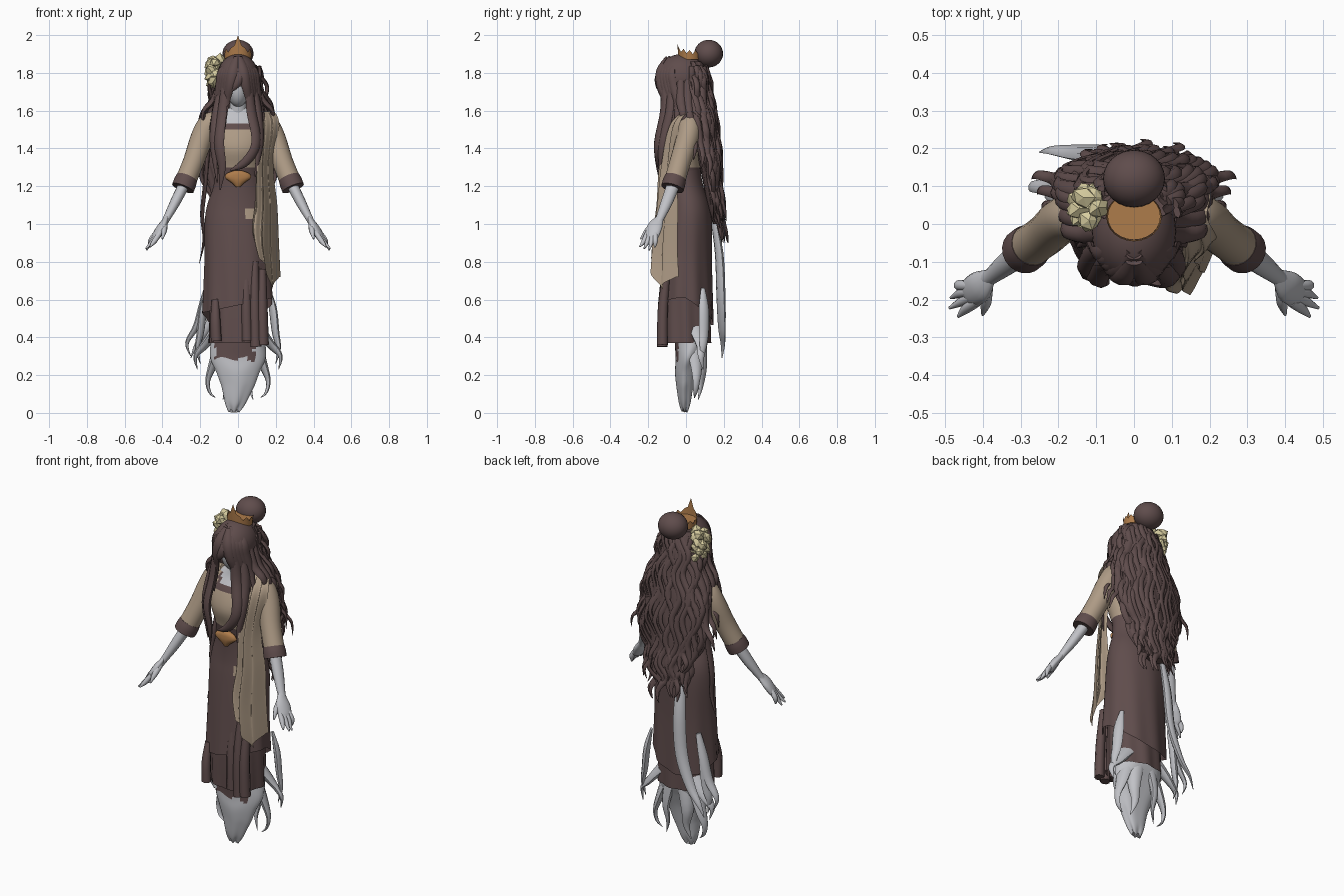
import bpy, bmesh, math, random
from mathutils import Vector

random.seed(4)
cube = bpy.data.objects.get("Cube")
if cube:
    bpy.data.objects.remove(cube)


def material(name, r, g, b):
    m = bpy.data.materials.new(name)
    m.use_nodes = True
    m.diffuse_color = (r, g, b, 1)
    m.node_tree.nodes["Principled BSDF"].inputs["Base Color"].default_value = (r, g, b, 1)
    return m


BROWN = material("dark brown", .115, .073, .072)
TAN = material("tan cloth", .42, .325, .235)
SKIN = material("pale grey", .53, .535, .565)
GOLD = material("old gold", .42, .20, .07)
CREAM = material("cream petals", .68, .61, .35)


def finish(name, bm, mats, rule=None, angle=50):
    """Turn a bmesh into an object; rule picks a material index from a face centre."""
    bmesh.ops.recalc_face_normals(bm, faces=bm.faces)
    if rule:
        for f in bm.faces:
            f.material_index = rule(f.calc_center_median())
    me = bpy.data.meshes.new(name)
    bm.to_mesh(me)
    bm.free()
    for m in mats:
        me.materials.append(m)
    me.shade_smooth()
    me.set_sharp_from_angle(angle=math.radians(angle))
    ob = bpy.data.objects.new(name, me)
    bpy.context.collection.objects.link(ob)


def skin(bm, rings, closed=True, caps=True):
    rows = [[bm.verts.new(p) for p in ring] for ring in rings]
    n = len(rows[0])
    for a, b in zip(rows, rows[1:]):
        for i in range(n if closed else n - 1):
            j = (i + 1) % n
            bm.faces.new((a[i], a[j], b[j], b[i]))
    if closed and caps:
        bm.faces.new(rows[0])
        bm.faces.new(rows[-1])


def smooth_rows(rows, steps):
    """Catmull-Rom interpolation through tuples of any length."""
    pts = [rows[0]] + list(rows) + [rows[-1]]
    out = []
    for p, q, r, s in zip(pts, pts[1:], pts[2:], pts[3:]):
        for k in range(steps):
            t = k / steps
            out.append([b + .5 * t * (c - a + t * (2*a - 5*b + 4*c - d + t * (3*(b - c) + d - a)))
                        for a, b, c, d in zip(p, q, r, s)])
    return out + [list(rows[-1])]


def loft(name, rows, mats, n=32, steps=3, rule=None, warp=None, caps=True):
    """Stack of ellipses; each row is z, centre y, half width, half depth."""
    bm = bmesh.new()
    rings = []
    for z, cy, rx, ry in smooth_rows(rows, steps):
        ring = []
        for i in range(n):
            a = math.tau * i / n
            p = Vector((rx * math.cos(a), cy + ry * math.sin(a), z))
            ring.append(warp(p, a) if warp else p)
        rings.append(ring)
    skin(bm, rings, caps=caps)
    finish(name, bm, mats, rule)


def add_tube(bm, pts, flat=1.0, n=8, steps=4):
    """Tapered tube through x, y, z, radius points, flattened away from the body axis."""
    path = smooth_rows(pts, steps)
    rings = []
    for i, (x, y, z, r) in enumerate(path):
        a, b = path[max(i - 1, 0)], path[min(i + 1, len(path) - 1)]
        t = (Vector(b[:3]) - Vector(a[:3])).normalized()
        side = t.cross(Vector((x, y + .001, 0))).normalized()
        out = side.cross(t)
        rings.append([Vector((x, y, z)) + max(r, .001) * (side * math.cos(c) + out * flat * math.sin(c))
                      for c in (math.tau * k / n for k in range(n))])
    skin(bm, rings)


def tubes(name, paths, mat, flat=1.0, n=8):
    bm = bmesh.new()
    for p in paths:
        add_tube(bm, p, flat, n)
    finish(name, bm, [mat])


def flip(pts):
    return [(-p[0],) + tuple(p[1:]) for p in pts]


def blob(name, centre, size, mat, cut=None):
    bm = bmesh.new()
    bmesh.ops.create_uvsphere(bm, u_segments=24, v_segments=16, radius=1)
    for v in bm.verts:
        v.co = Vector([c + s * k for c, s, k in zip(centre, size, v.co)])
    if cut:
        bmesh.ops.delete(bm, geom=[f for f in bm.faces if cut(f.calc_center_median())], context='FACES')
    finish(name, bm, [mat])


# Bodice with a square neckline, and bare neck
def bodice_colour(c):
    if c.y < 0 and c.z > 1.5 and abs(c.x) < .09:
        return 1 if c.z < 1.535 or (abs(c.x) > .07 and c.z < 1.58) else 2
    return 1 if c.z < 1.31 else 0


loft("bodice", [(1.2, 0, .12, .085), (1.3, -.015, .122, .09), (1.4, -.03, .14, .1),
                (1.5, -.015, .155, .085), (1.57, .005, .125, .06), (1.615, .005, .06, .045)],
     [TAN, BROWN, SKIN], n=40, steps=5, rule=bodice_colour)
loft("neck", [(1.58, .0, .052, .045), (1.65, -.015, .04, .04), (1.74, -.02, .042, .045)], [SKIN])


# Skirt layers: long underskirt, wrapped overskirt with slanted hem
def pleats(p, a):
    k = max(0, 1.1 - p.z) * .05 * math.sin(a * 9 + p.z * 3)
    return Vector((p.x * (1 + k), p.y * (1 + k), p.z))


def slant(p, a):
    low = max(0, min(1, (.95 - p.z) / .4))
    p = pleats(p, a + 1)
    p.z += low * (.22 * p.x - .7 * max(0, p.y))
    return p


loft("underskirt", [(.9, .01, .15, .11), (.6, 0, .152, .125), (.37, 0, .155, .13)],
     [BROWN], n=56, steps=5, warp=pleats, caps=False)
loft("overskirt", [(1.3, -.012, .118, .086), (1.2, 0, .13, .092), (1.1, .015, .163, .11),
                   (1.0, .015, .176, .122), (.8, .005, .176, .132), (.57, 0, .185, .145)],
     [BROWN, TAN], n=56, steps=5, warp=slant, caps=False,
     rule=lambda c: 1 if c.y < 0 and .035 < c.x < .12 and 1.02 < c.z < 1.08 else 0)
tubes("front_pleats", [[(x, -.1, top, .02), (x, -.122, (top + z) / 2, .028), (x + .005, -.125, z, .03)]
                       for x, top, z in ((.045, .78, .38), (.09, .8, .35), (.13, .76, .36), (-.12, .6, .38))],
      BROWN, .9)
loft("buckle", [(1.195, -.108, .012, .012), (1.215, -.11, .03, .018), (1.235, -.112, .058, .02),
                (1.25, -.112, .07, .02), (1.27, -.112, .056, .018), (1.283, -.11, .02, .012)],
     [GOLD], n=14, steps=2)


# Ghostly tail and its wisps
def tail_colour(c):
    edge = .285 + .01 * math.sin(c.x * 60)
    return 1 if c.z > edge and c.y < .03 and -.12 < c.x < .085 else 0


loft("tail", [(.55, .03, .12, .09), (.4, .03, .14, .09), (.3, .015, .148, .07), (.22, .0, .115, .058),
              (.12, -.005, .078, .042), (.05, -.005, .052, .03), (.01, -.005, .028, .014)],
     [SKIN, BROWN], n=36, steps=6, rule=tail_colour,
     warp=lambda p, a: Vector((p.x - .15 * max(0, .15 - p.z), p.y, max(.003, p.z + .01 * math.sin(a * 5)))))
side_wisp = [(.16, .09, .66, .012), (.185, .095, .55, .03), (.2, .095, .42, .028), (.215, .09, .34, .018), (.2, .085, .26, .002)]
low_wisp = [(.09, .04, .38, .05), (.135, .055, .25, .034), (.16, .055, .17, .02), (.15, .05, .11, .012), (.12, .045, .08, .002)]
curl_wisp = [(.11, .06, .44, .05), (.175, .08, .36, .032), (.225, .08, .3, .018), (.215, .09, .23, .002)]
back_wisp = [(.05, .07, .4, .05), (.07, .085, .25, .034), (.06, .08, .15, .018), (.08, .065, .07, .002)]
tail_wisps = [side_wisp, low_wisp, curl_wisp, back_wisp]
long_wisp = [(-.07, .14, 1.05, .02), (-.08, .175, .85, .033), (-.1, .185, .62, .034),
             (-.16, .19, .45, .026), (-.22, .195, .36, .014), (-.25, .19, .29, .002)]
outer_wisp = [(-.15, .1, .72, .015), (-.185, .1, .58, .028), (-.22, .1, .46, .025), (-.27, .1, .37, .015), (-.25, .1, .3, .002)]
tubes("tail_wisps", tail_wisps + [flip(w) for w in tail_wisps] + [long_wisp, outer_wisp], SKIN, .6)

# Arms, mirrored
sleeve = [(.09, .015, 1.565, .04), (.15, .02, 1.53, .058), (.19, .01, 1.46, .06),
          (.235, -.03, 1.33, .056), (.285, -.065, 1.21, .056)]
cuff = [(.27, -.055, 1.245, .057), (.28, -.063, 1.22, .061), (.292, -.072, 1.19, .061)]
forearm = [(.27, -.055, 1.24, .036), (.33, -.1, 1.12, .032), (.38, -.14, 1.025, .022), (.395, -.15, 1.0, .022)]
palm = [(.38, -.14, 1.03, .022), (.405, -.165, .985, .042), (.43, -.18, .94, .04), (.44, -.185, .92, .03)]
finger_tips = [(.465, -.245, .88), (.488, -.222, .87), (.484, -.195, .862), (.465, -.165, .875)]
fingers = [[(.415 + .007 * i, -.205 + .014 * i, .95, .014), (.442 + .007 * i, -.222 + .02 * i, .91, .014),
            t + (.004,)] for i, t in enumerate(finger_tips)]
fingers.append([(.39, -.165, 1.0, .018), (.392, -.205, .965, .016), (.4, -.24, .92, .004)])
for label, mirror in (("left", lambda p: p), ("right", flip)):
    tubes(label + "_sleeve", [mirror(sleeve)], TAN, n=20)
    tubes(label + "_cuff", [mirror(cuff)], BROWN, n=20)
    tubes(label + "_forearm", [mirror(forearm)], SKIN, .85, n=14)
    tubes(label + "_palm", [mirror(palm)], SKIN, .5, n=14)
    tubes(label + "_fingers", [mirror(f) for f in fingers], SKIN)

# Shawl over the left shoulder: each row is z, inner x, outer x, inner y, outer y, forward bulge
rows = smooth_rows([(1.5, .1, .2, .08, .08, 0), (1.56, .08, .2, .065, .065, 0), (1.595, .075, .19, .005, .01, 0),
                    (1.52, .085, .215, -.09, -.045, .01), (1.3, .09, .185, -.12, -.06, .03),
                    (1.1, .085, .205, -.115, -.05, .055), (.9, .07, .215, -.125, -.05, .07),
                    (.72, .1, .225, -.13, -.04, .08)], 6)
bm = bmesh.new()
sheet = []
for r, (z, xa, xb, ya, yb, bulge) in enumerate(rows):
    v = r / (len(rows) - 1)
    ring = []
    for i in range(41):
        u = i / 40
        fold = (.004 + .014 * v) * math.sin(u * 20 + v * 2)
        hem = max(0, v - .7) / .3 * (.22 * max(0, .6 - u) - .07 * max(0, 1 - abs(u - .65) * 4))
        y = ya + (yb - ya) * u - bulge * math.sin(math.pi * u ** .8)
        ring.append((xa + (xb - xa) * u + fold * .4, y + fold, z + hem))
    sheet.append(ring)
skin(bm, sheet, closed=False)
bmesh.ops.solidify(bm, geom=bm.faces[:], thickness=.008)
finish("shawl", bm, [TAN])

# Head, hair cap with face opening, bun
blob("head", (0, -.045, 1.725), (.06, .075, .105), SKIN)
blob("hair_cap", (0, -.02, 1.775), (.112, .138, .125), BROWN,
     cut=lambda c: c.z < 1.735 and abs(c.x) < .05 and c.y < -.03)
blob("hair_bun", (0, .12, 1.902), (.082, .076, .073), BROWN)

# Long back hair: rippled sheet plus wavy strands lying on it
back_rows = [(1.86, .03, .08, .06), (1.76, .045, .12, .08), (1.64, .062, .15, .08), (1.5, .1, .185, .068),
             (1.35, .122, .19, .058), (1.2, .14, .155, .046), (1.08, .158, .115, .04), (1.0, .172, .075, .028)]


def ripple(p, a):
    k = 1 + .05 * math.sin(a * 17 + 2.5 * math.sin(p.z * 14))
    return Vector((p.x * k, .1 + (p.y - .1) * k, p.z))


loft("back_hair", back_rows, [BROWN], n=72, steps=6, warp=ripple)
strands = []
table = smooth_rows(back_rows, 3)
for i in range(20):
    a = math.pi * (-.04 + 1.08 * i / 19)
    phase = random.uniform(0, math.tau)
    last = len(table) - random.randrange(0, 7)
    path = []
    for k, (z, cy, rx, ry) in enumerate(table[1:last]):
        sway = .02 * math.sin(phase + k * 1.2)
        path.append((rx * math.cos(a) * 1.04 + sway, cy + ry * math.sin(a) * 1.04 + sway * .3, z, .016))
    x, y, z, r = path[-1]
    strands.append(path + [(x * 1.08 + .02 * math.sin(phase), y + .012, z - .05, .012),
                           (x * 1.06, y + .02, z - .1, .002)])
tubes("back_strands", strands, BROWN, .6, n=6)

# Fringe falling from the parting, framing the face, and locks on the chest
fringe = []
for i in range(5):
    s = i / 4
    fringe.append([(.005, -.1 + .06 * s, 1.88, .018), (.026 + .054 * s, -.14 + .06 * s, 1.81, .03),
                   (.044 + .056 * s, -.14 + .07 * s, 1.73, .026),
                   (.065 + .055 * s, -.105 + .06 * s, 1.63, .02), (.07 + .08 * s, -.12 + .06 * s, 1.5, .004)])
locks = [[(.06, -.12, 1.73, .022), (.07, -.115, 1.6, .03), (.095, -.14, 1.47, .03), (.085, -.15, 1.39, .028),
          (.03, -.145, 1.32, .022), (-.04, -.13, 1.285, .004)],
         [(.085, -.08, 1.72, .022), (.11, -.09, 1.58, .026), (.115, -.13, 1.42, .024), (.09, -.135, 1.25, .004)],
         [(.03, -.125, 1.83, .02), (.012, -.148, 1.78, .026), (-.012, -.15, 1.735, .02), (-.04, -.14, 1.7, .004)]]
right_locks = [[(-.07, -.11, 1.72, .025), (-.085, -.115, 1.58, .03), (-.1, -.145, 1.43, .032),
                (-.085, -.14, 1.3, .024), (-.095, -.12, 1.18, .004)],
               [(-.09, -.06, 1.72, .022), (-.12, -.09, 1.58, .026), (-.13, -.125, 1.42, .024), (-.11, -.12, 1.22, .004)],
               [(-.16, .08, 1.4, .02), (-.175, .04, 1.2, .02), (-.19, .03, 1.05, .018),
                (-.18, .02, .92, .013), (-.205, .01, .79, .002)]]
for i in range(4):
    y, d = -.03 + .04 * i, .05 * i
    fringe.append([(.1, y, 1.76, .02), (.13, y, 1.66, .024), (.18 + d * .1, y + .01, 1.6 - d * .4, .02),
                   (.185 + d * .2, y + .03, 1.52 - d, .016), (.225 + d * .2, y + .04, 1.46 - d, .013),
                   (.225 + d * .3, y + .03, 1.39 - d, .002)])
tubes("fringe_and_locks", fringe + [flip(f) for f in fringe] + locks + right_locks, BROWN, .6)

# Crown: filled band with points, tallest at the front
bm = bmesh.new()
rings = [[], []]
for i in range(24):
    a = math.tau * i / 24
    x, y = .07 * math.cos(a), .02 + .062 * math.sin(a)
    front = max(0, -math.sin(a))
    top = 1.9 + (.02 if i % 2 == 0 else 0) + .015 * front
    rings[0].append((x, y, 1.87))
    rings[1].append((x * 1.05, y - .004 * front, 2.0 if i == 18 else top + (.03 if abs(i - 18) == 1 else 0)))
skin(bm, rings, caps=False)
bm.faces.new([bm.verts.new((x, y, 1.903)) for x, y, z in rings[0]])
finish("crown", bm, [GOLD], angle=30)

# Flower cluster on the right of the head
bm = bmesh.new()
for i in range(20):
    p = Vector((-.115 + .022 * math.sin(i * 2.4) - .012 * math.sin(i * .16), .045 + .035 * math.cos(i * 2.4), 1.73 + .0075 * i))
    made = bmesh.ops.create_icosphere(bm, subdivisions=1, radius=.034)
    for v in made["verts"]:
        v.co = p + v.co * random.uniform(.65, 1.1)
finish("flowers", bm, [CREAM], angle=20)
